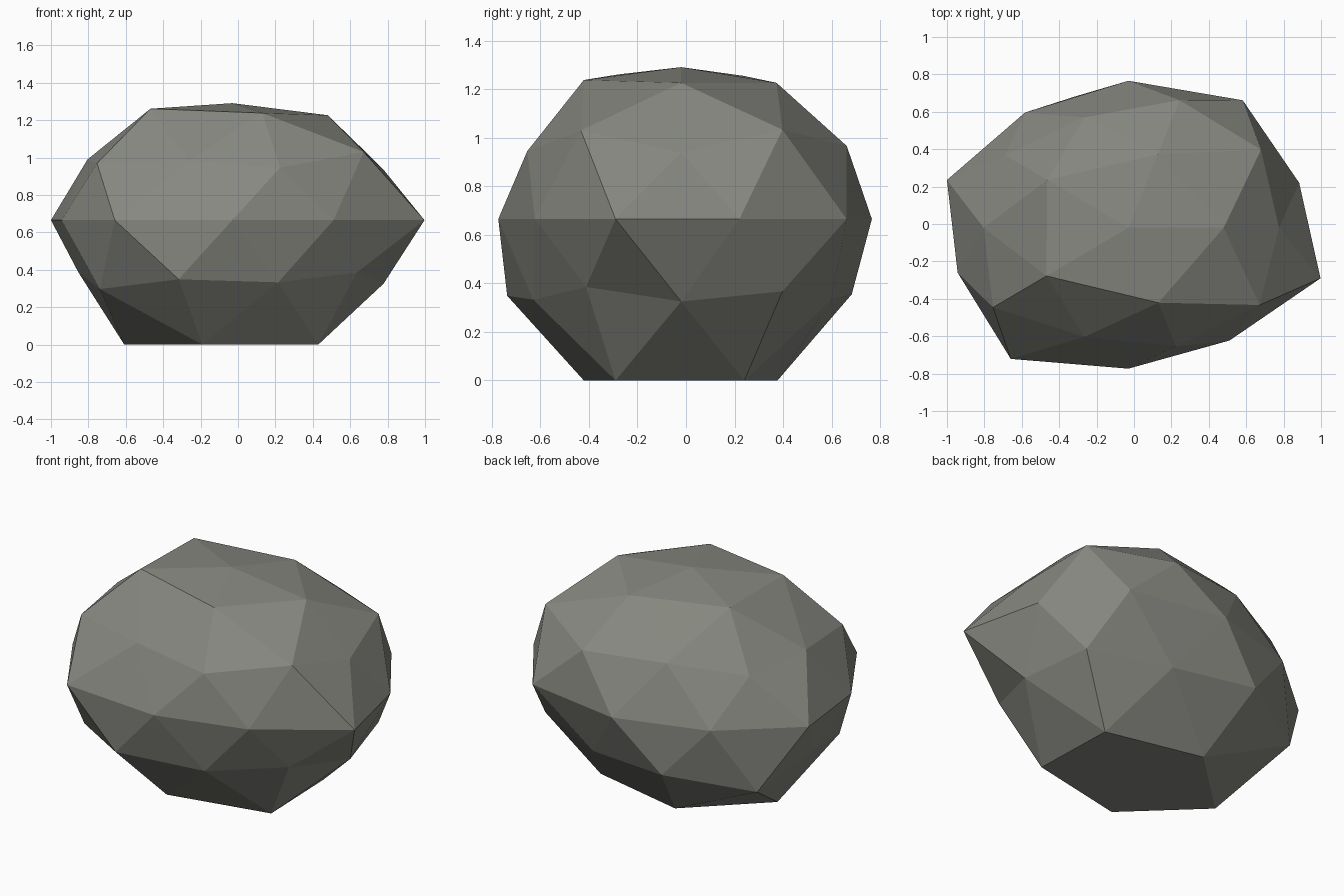
import bpy
import bmesh
import math

cube = bpy.data.objects.get("Cube")
if cube:
    bpy.data.objects.remove(cube, do_unlink=True)

# Swell of the stone along each ring of a faceted ball, bottom to top,
# counter-clockwise from the +x side
RINGS = [
    [1],
    [1.04, .98, 1.1, .99, 1.08],
    [.95, .94, 1.09, 1.03, .93],
    [.98, 1.02, .92, 1.04, .92],
    [.96, 1.04, .97, .94, 1.02, .96, 1.07, .93, .92, 1.08],
    [.9, .99, .91, 1, .92],
    [1.03, .9, .91, .89, 1.02],
    [.97, .97, 1.02, 1.03, .99],
    [.92],
]
SIZE = (1, .81, .68)
CENTRE = (-.03, -.02, .665)


def stone_material():
    colour = (.24, .245, .215, 1)
    mat = bpy.data.materials.new("stone_grey")
    mat.use_nodes = True
    mat.diffuse_color = colour
    shader = next(n for n in mat.node_tree.nodes if n.type == 'BSDF_PRINCIPLED')
    shader.inputs["Base Color"].default_value = colour
    shader.inputs["Roughness"].default_value = .9
    return mat


def ring_order(vert):
    angle = round(math.degrees(math.atan2(vert.co.y, vert.co.x))) % 360
    return round(vert.co.z, 2), angle


# Boulder: swollen and squashed ball with a flat underside
bm = bmesh.new()
bmesh.ops.create_icosphere(bm, subdivisions=2, radius=1)
swells = [swell for ring in RINGS for swell in ring]
for vert, swell in zip(sorted(bm.verts, key=ring_order), swells):
    underside = vert.co.z < -.8
    vert.co = [c + d * s * swell for c, d, s in zip(CENTRE, vert.co, SIZE)]
    if underside:
        vert.co.z = 0
bmesh.ops.recalc_face_normals(bm, faces=bm.faces)

mesh = bpy.data.meshes.new("boulder")
bm.to_mesh(mesh)
bm.free()
mesh.materials.append(stone_material())
mesh.shade_flat()
boulder = bpy.data.objects.new("boulder", mesh)
bpy.context.collection.objects.link(boulder)
